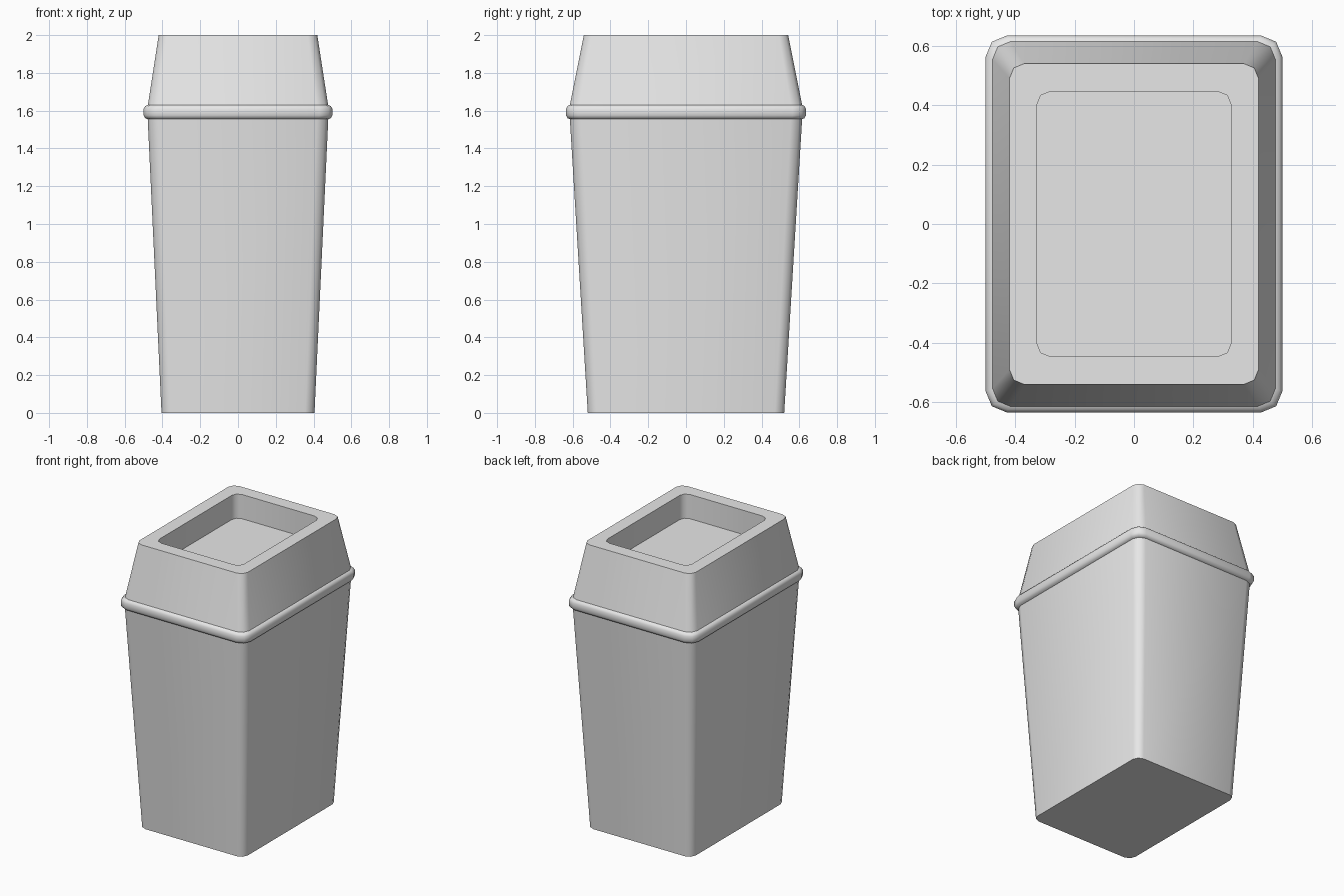
import bpy, bmesh
from math import cos, sin, pi, radians

cube = bpy.data.objects.get("Cube")
if cube:
    bpy.data.objects.remove(cube, do_unlink=True)

grey = bpy.data.materials.new("light grey plastic")
grey.use_nodes = True
colour = (0.8, 0.8, 0.8, 1)
grey.diffuse_color = colour
grey.node_tree.nodes["Principled BSDF"].inputs["Base Color"].default_value = colour


def ring(bm, hx, hy, radius, z, steps=2):
    """Rounded rectangle of vertices, counter-clockwise from above."""
    verts = []
    for k, (sx, sy) in enumerate([(1, 1), (-1, 1), (-1, -1), (1, -1)]):
        for i in range(steps + 1):
            a = (k + i / steps) * pi / 2
            verts.append(bm.verts.new((sx * (hx - radius) + radius * cos(a),
                                       sy * (hy - radius) + radius * sin(a), z)))
    return verts


def loft(name, sections, cap_start=False, cap_end=False):
    """Skin a stack of rounded rectangles (half x, half y, radius, z)."""
    bm = bmesh.new()
    rings = [ring(bm, *s) for s in sections]
    for low, high in zip(rings, rings[1:]):
        for i in range(len(low)):
            j = (i + 1) % len(low)
            bm.faces.new((low[i], low[j], high[j], high[i]))
    if cap_start:
        bm.faces.new(rings[0][::-1])
    if cap_end:
        bm.faces.new(rings[-1])
    mesh = bpy.data.meshes.new(name)
    bm.to_mesh(mesh)
    bm.free()
    mesh.materials.append(grey)
    obj = bpy.data.objects.new(name, mesh)
    bpy.context.collection.objects.link(obj)
    bpy.ops.object.select_all(action='DESELECT')
    obj.select_set(True)
    bpy.context.view_layer.objects.active = obj
    bpy.ops.object.shade_smooth_by_angle(angle=radians(55))


# Tapered bin body with a flat base
loft("bin_body", [(0.405, 0.52, 0.05, 0), (0.478, 0.615, 0.06, 1.557)], cap_start=True)

# Rounded rim band where the lid meets the body
loft("rim_band", [(0.478, 0.615, 0.06, 1.555),
                  (0.491, 0.627, 0.065, 1.56),
                  (0.5, 0.635, 0.07, 1.575),
                  (0.5, 0.635, 0.07, 1.61),
                  (0.491, 0.627, 0.065, 1.625),
                  (0.477, 0.615, 0.06, 1.63)])

# Sloped lid with a straight-walled recess in its top
loft("lid", [(0.477, 0.615, 0.06, 1.63),
             (0.42, 0.541, 0.05, 2),
             (0.328, 0.447, 0.046, 2),
             (0.328, 0.447, 0.046, 1.83)], cap_end=True)
